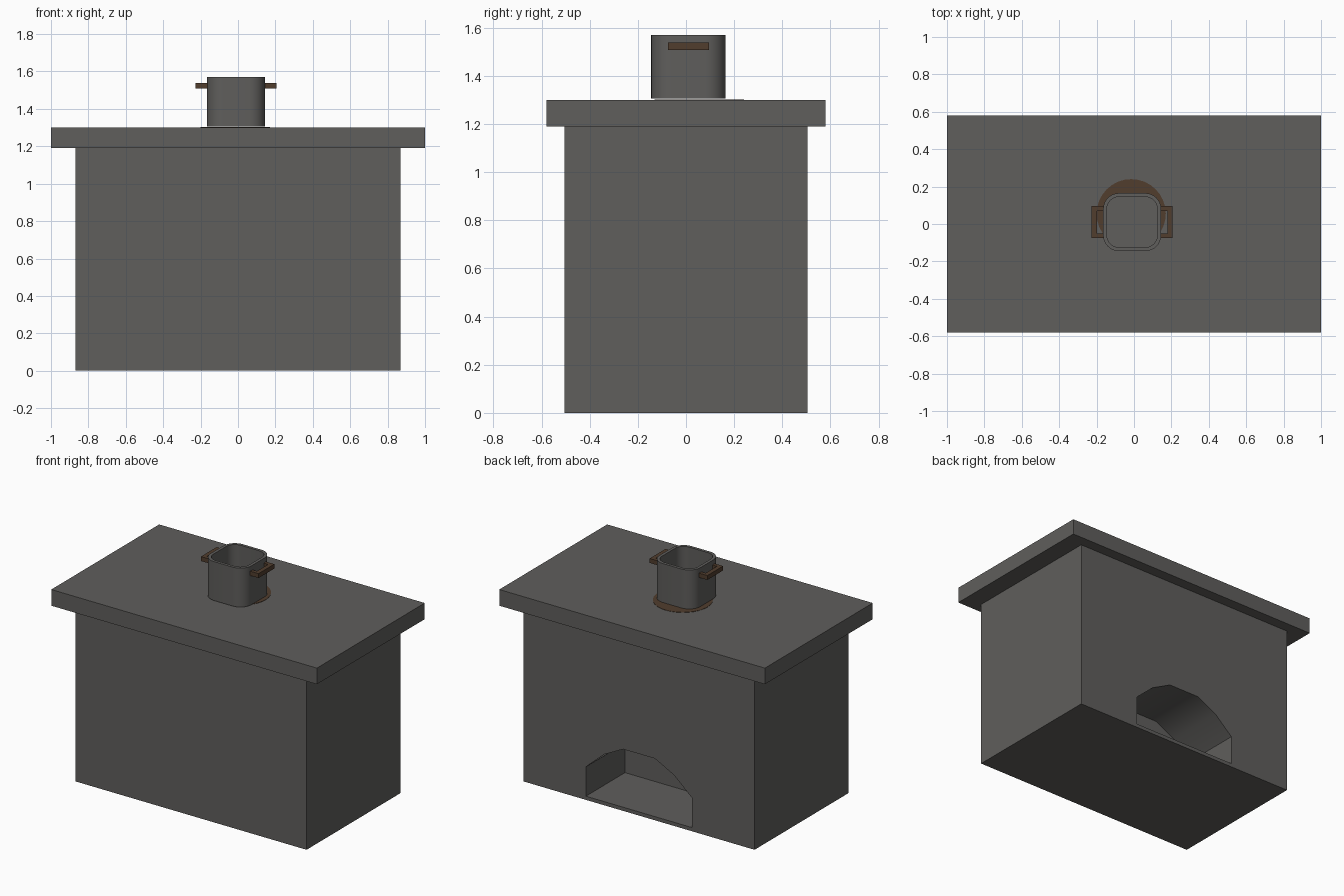
import bpy, bmesh, math

if "Cube" in bpy.data.objects:
    bpy.data.objects.remove(bpy.data.objects["Cube"])

def material(name, rgb):
    m = bpy.data.materials.new(name)
    m.diffuse_color = (*rgb, 1)
    m.use_nodes = True
    m.node_tree.nodes["Principled BSDF"].inputs["Base Color"].default_value = m.diffuse_color
    return m

STONE = material("dark_grey", (0.115, 0.112, 0.107))
WOOD = material("dark_brown", (0.082, 0.047, 0.027))

def make_object(name, bm, mat):
    bmesh.ops.recalc_face_normals(bm, faces=bm.faces)
    me = bpy.data.meshes.new(name)
    bm.to_mesh(me)
    bm.free()
    me.materials.append(mat)
    ob = bpy.data.objects.new(name, me)
    bpy.context.collection.objects.link(ob)
    return ob

def activate(ob):
    bpy.ops.object.select_all(action='DESELECT')
    ob.select_set(True)
    bpy.context.view_layer.objects.active = ob

def loft(name, rings, mat):
    """Skin consecutive closed rings and cap both ends."""
    bm = bmesh.new()
    loops = [[bm.verts.new(p) for p in r] for r in rings]
    for a, b in zip(loops, loops[1:]):
        n = len(a)
        for i in range(n):
            j = (i + 1) % n
            bm.faces.new((a[i], a[j], b[j], b[i]))
    bm.faces.new(loops[0])
    bm.faces.new(loops[-1])
    return make_object(name, bm, mat)

def box(name, x0, x1, y0, y1, z0, z1, mat):
    rect = [(x0, y0), (x1, y0), (x1, y1), (x0, y1)]
    return loft(name, [[(x, y, z) for x, y in rect] for z in (z0, z1)], mat)

# Stove body and overhanging top slab
body = box("stove_body", -0.87, 0.87, -0.505, 0.505, 0, 1.19, STONE)
box("stove_top", -1, 1, -0.58, 0.58, 1.19, 1.30, STONE)

# Arched fire opening cut into the back
half = [(0.40, 0.025), (0.40, 0.225), (0.265, 0.345), (0.12, 0.42)]
arch = half + [(-x, z) for x, z in reversed(half)]
cutter = loft("opening_cutter", [[(x, y, z) for x, z in arch] for y in (0.085, 0.7)], STONE)
cutter.hide_render = True
mod = body.modifiers.new("opening", 'BOOLEAN')
mod.operation = 'DIFFERENCE'
mod.solver = 'EXACT'
mod.object = cutter
activate(body)
bpy.ops.object.modifier_apply(modifier=mod.name)
bpy.data.objects.remove(cutter)
bpy.ops.object.shade_smooth_by_angle(angle=math.radians(35))

# Hollow rounded-square pot
CX, CY = -0.01, 0.01

def rounded_ring(h, r, z, seg=8):
    pts = []
    for k in range(4):
        mid = math.pi / 4 + k * math.pi / 2
        cx = CX + math.copysign(h - r, math.cos(mid))
        cy = CY + math.copysign(h - r, math.sin(mid))
        for i in range(seg + 1):
            a = k * math.pi / 2 + i / seg * math.pi / 2
            pts.append((cx + r * math.cos(a), cy + r * math.sin(a), z))
    return pts

pot = loft("pot", [rounded_ring(0.155, 0.085, 1.305), rounded_ring(0.155, 0.085, 1.57),
                   rounded_ring(0.135, 0.065, 1.57), rounded_ring(0.135, 0.065, 1.325)], STONE)
activate(pot)
bpy.ops.object.shade_smooth_by_angle(angle=math.radians(35))

# Bracket handles, one on each side
for side, s in (("left", -1), ("right", 1)):
    outline = [(0.15, -0.085), (0.217, -0.085), (0.217, 0.085), (0.15, 0.085),
               (0.15, 0.06), (0.188, 0.06), (0.188, -0.06), (0.15, -0.06)]
    loft(side + "_handle", [[(CX + s * x, CY + y, z) for x, y in outline]
                            for z in (1.508, 1.538)], WOOD)

# Thin round mat under the pot
disc = [(-0.015 + 0.185 * math.cos(i * math.tau / 32),
         0.055 + 0.185 * math.sin(i * math.tau / 32)) for i in range(32)]
loft("pot_mat", [[(x, y, z) for x, y in disc] for z in (1.297, 1.302)], WOOD)
